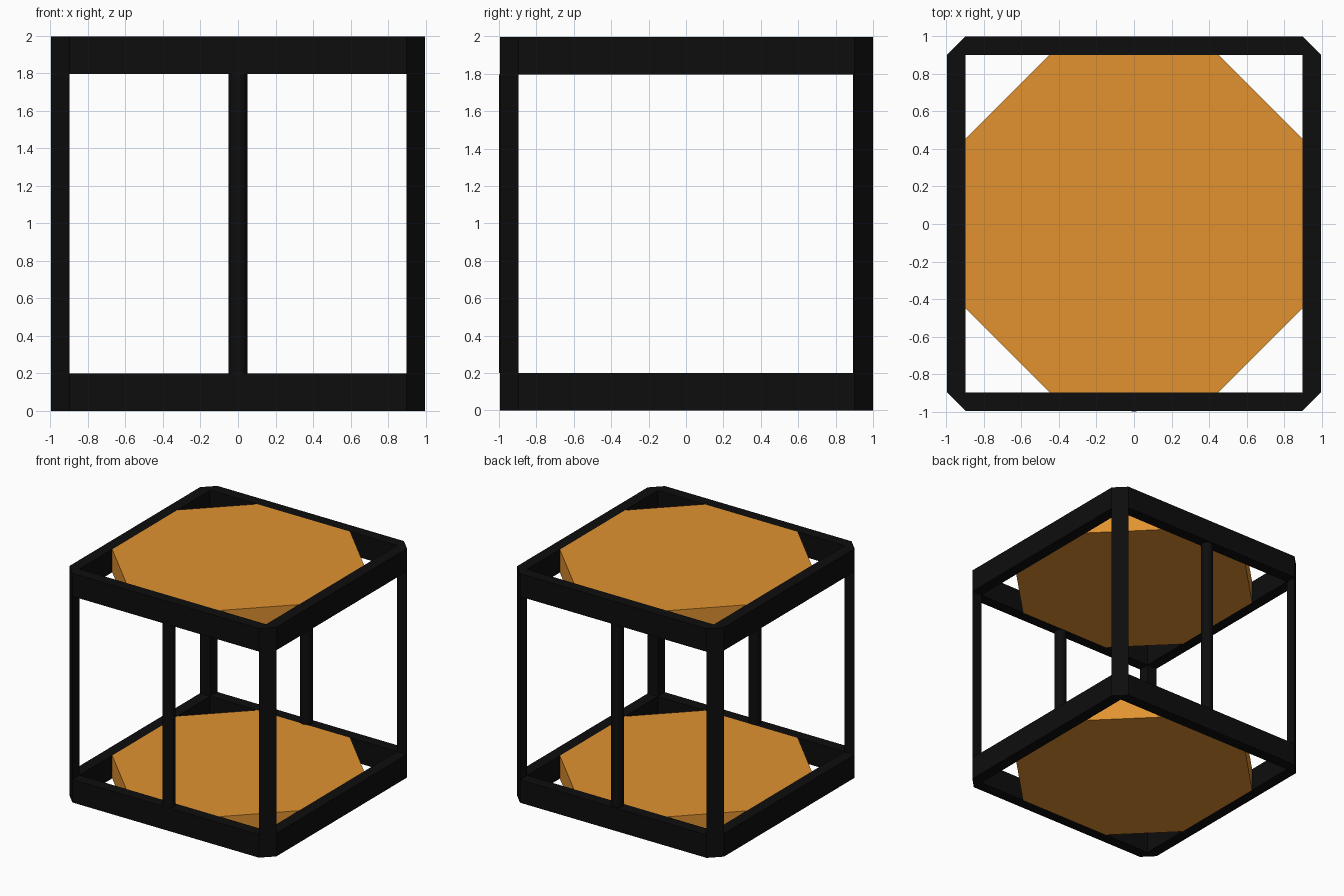
import bpy, bmesh, math

if "Cube" in bpy.data.objects:
    bpy.data.objects.remove(bpy.data.objects["Cube"])

R = 0.9975       # outer half width of the frame
I = 0.899        # inner half width of the frame
Y0 = 0.0025      # frame sits slightly back, the front rod bulges out
H = 2 * R        # overall height
RAIL = 0.2       # rail and panel height


def material(name, color):
    m = bpy.data.materials.new(name)
    m.diffuse_color = color
    m.use_nodes = True
    m.node_tree.nodes["Principled BSDF"].inputs["Base Color"].default_value = m.diffuse_color
    return m


black = material("black_frame", (0.004, 0.004, 0.004, 1))
orange = material("orange_panel", (0.75, 0.29, 0.03, 1))


def finish(name, bm, mat):
    bmesh.ops.recalc_face_normals(bm, faces=bm.faces)
    me = bpy.data.meshes.new(name)
    bm.to_mesh(me)
    bm.free()
    me.materials.append(mat)
    ob = bpy.data.objects.new(name, me)
    bpy.context.collection.objects.link(ob)
    return ob


def prism(name, outline, z0, z1, mat):
    """Extrude a flat outline upward from z0 to z1."""
    bm = bmesh.new()
    face = bm.faces.new([bm.verts.new((x, y + Y0, z0)) for x, y in outline])
    ext = bmesh.ops.extrude_face_region(bm, geom=[face], use_keep_orig=True)
    for v in ext["geom"]:
        if isinstance(v, bmesh.types.BMVert):
            v.co.z = z1
    return finish(name, bm, mat)


def octagon(a, b):
    return [(b, -a), (a, -b), (a, b), (b, a), (-b, a), (-a, b), (-a, -b), (-b, -a)]


def ring(name, z0, z1):
    """Chamfered square outside, plain square inside."""
    outer = octagon(R, I)
    inner = [(math.copysign(I, x), math.copysign(I, y)) for x, y in outer]
    bm = bmesh.new()
    loops = [[bm.verts.new((x, y + Y0, z)) for x, y in pts]
             for pts, z in ((outer, z0), (outer, z1), (inner, z1), (inner, z0))]
    for k in range(4):
        a, b = loops[k], loops[(k + 1) % 4]
        for i in range(8):
            j = (i + 1) % 8
            bm.faces.new((a[i], a[j], b[j], b[i]))
    bmesh.ops.remove_doubles(bm, verts=bm.verts, dist=1e-5)
    return finish(name, bm, black)


# Rail rings and the octagonal panels inside them
for level, z0, z1 in (("bottom", 0, RAIL), ("top", H - RAIL, H)):
    ring(level + "_rail_ring", z0, z1)
    prism(level + "_panel", octagon(I, I / 2), z0, z1, orange)

# Triangular corner posts
for sx, nx in ((-1, "left"), (1, "right")):
    for sy, ny in ((-1, "front"), (1, "back")):
        tri = [(sx * I, sy * I), (sx * R, sy * I), (sx * I, sy * R)]
        prism(f"{ny}_{nx}_corner_post", tri, RAIL, H - RAIL, black)

# Round middle rods, front and back
for name, y in (("front_middle_rod", -0.95), ("back_middle_rod", 0.943)):
    bpy.ops.mesh.primitive_cylinder_add(vertices=32, radius=0.05, depth=H - 2 * RAIL,
                                        location=(0, y, H / 2))
    rod = bpy.context.object
    rod.name = name
    rod.data.materials.append(black)
    bpy.ops.object.shade_smooth_by_angle()
